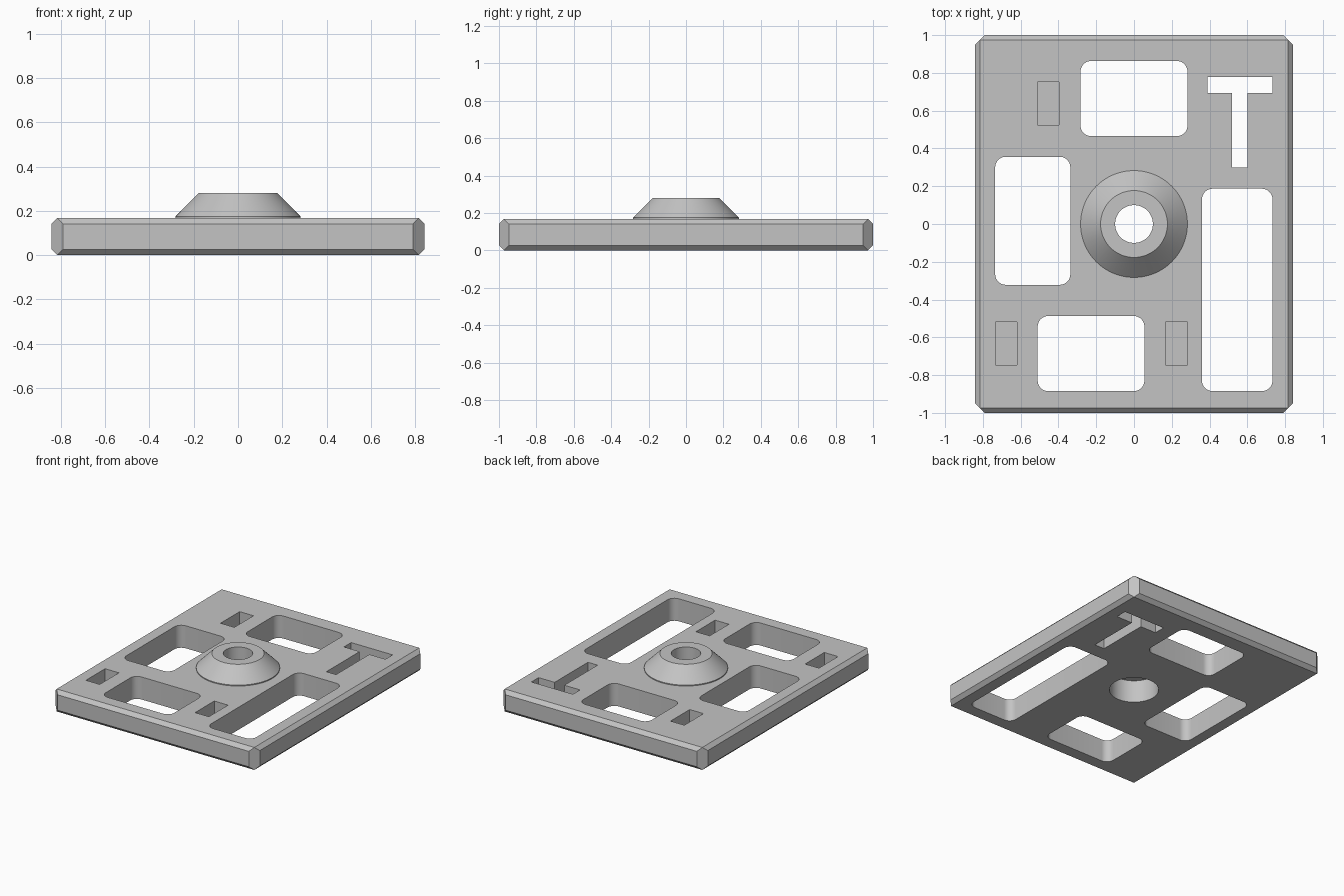
import bpy, bmesh
from math import cos, sin, pi, radians

cube = bpy.data.objects.get("Cube")
if cube:
    bpy.data.objects.remove(cube, do_unlink=True)

grey = bpy.data.materials.new("plain grey")
grey.use_nodes = True
COLOUR = (0.55, 0.55, 0.55, 1)
grey.diffuse_color = COLOUR
grey.node_tree.nodes["Principled BSDF"].inputs["Base Color"].default_value = COLOUR

HX, HY, T = 0.843, 1.0, 0.168   # plate half width, half depth, thickness
BEV = 0.0265                    # edge chamfer
SEG = 64


def add_object(name, bm):
    bmesh.ops.recalc_face_normals(bm, faces=bm.faces)
    mesh = bpy.data.meshes.new(name)
    bm.to_mesh(mesh)
    bm.free()
    mesh.materials.append(grey)
    obj = bpy.data.objects.new(name, mesh)
    bpy.context.collection.objects.link(obj)
    return obj


def prism(name, outline, z0, z1):
    bm = bmesh.new()
    face = bm.faces.new([bm.verts.new((x, y, z0)) for x, y in outline])
    out = bmesh.ops.extrude_face_region(bm, geom=[face])
    top = [v for v in out["geom"] if isinstance(v, bmesh.types.BMVert)]
    bmesh.ops.translate(bm, verts=top, vec=(0, 0, z1 - z0))
    return add_object(name, bm)


def rectangle(x0, x1, y0, y1, r=0.0, n=8):
    if r == 0:
        return [(x0, y0), (x1, y0), (x1, y1), (x0, y1)]
    centres = [(x1 - r, y1 - r), (x0 + r, y1 - r), (x0 + r, y0 + r), (x1 - r, y0 + r)]
    return [(cx + r * cos(pi / 2 * (q + i / n)), cy + r * sin(pi / 2 * (q + i / n)))
            for q, (cx, cy) in enumerate(centres) for i in range(n + 1)]


def circle(r):
    return [(r * cos(2 * pi * i / SEG), r * sin(2 * pi * i / SEG)) for i in range(SEG)]


def smooth(obj):
    bpy.ops.object.select_all(action="DESELECT")
    obj.select_set(True)
    bpy.context.view_layer.objects.active = obj
    bpy.ops.object.shade_smooth_by_angle(angle=radians(25))


# Plate: hull of an octagonal girdle and square top and bottom faces
bm = bmesh.new()
for sx in (-1, 1):
    for sy in (-1, 1):
        for z in (0, T):
            bm.verts.new((sx * (HX - BEV), sy * (HY - BEV), z))
        for z in (BEV, T - BEV):
            bm.verts.new((sx * HX, sy * (HY - 2 * BEV), z))
            bm.verts.new((sx * (HX - 2 * BEV), sy * HY, z))
bmesh.ops.convex_hull(bm, input=bm.verts)
bmesh.ops.dissolve_limit(bm, angle_limit=0.01, verts=bm.verts, edges=bm.edges)
plate = add_object("plate", bm)

cutters = []

# Rounded windows through the plate
for x0, x1, y0, y1 in [(-0.283, 0.283, 0.465, 0.863), (-0.735, -0.337, -0.322, 0.356),
                       (-0.51, 0.055, -0.885, -0.487), (0.36, 0.733, -0.885, 0.187)]:
    cutters.append(prism("window_cutter", rectangle(x0, x1, y0, y1, 0.056), -0.1, 0.3))

# Blind pockets in the top
for x, y in [(-0.455, 0.638), (-0.677, -0.633), (0.225, -0.633)]:
    outline = rectangle(x - 0.057, x + 0.057, y - 0.113, y + 0.113)
    cutters.append(prism("pocket_cutter", outline, T / 3, 0.3))

# Tee-shaped slot and the wide central bore
tee = [(0.52, 0.3), (0.6, 0.3), (0.6, 0.693), (0.733, 0.693),
       (0.733, 0.778), (0.39, 0.778), (0.39, 0.693), (0.52, 0.693)]
cutters.append(prism("tee_slot_cutter", tee, -0.1, 0.3))
cutters.append(prism("bore_cutter", circle(T), -0.1, 0.3))

for cutter in cutters:
    mod = plate.modifiers.new("cut", "BOOLEAN")
    mod.operation = "DIFFERENCE"
    mod.solver = "EXACT"
    mod.object = cutter
bpy.context.view_layer.update()
cut_mesh = bpy.data.meshes.new_from_object(
    plate.evaluated_get(bpy.context.evaluated_depsgraph_get()))
plate.modifiers.clear()
plate.data = cut_mesh
for cutter in cutters:
    bpy.data.objects.remove(cutter, do_unlink=True)
smooth(plate)

# Conical boss with a narrower hole, covering the bore
profile = [(T, T), (0.1, T), (0.1, 0.281), (0.177, 0.281), (0.283, 0.175), (0.283, T)]
bm = bmesh.new()
rings = [[bm.verts.new((x, y, z)) for x, y in circle(r)] for r, z in profile]
for a, b in zip(rings, rings[1:]):
    for i in range(SEG):
        j = (i + 1) % SEG
        bm.faces.new((a[i], b[i], b[j], a[j]))
smooth(add_object("conical_boss", bm))
